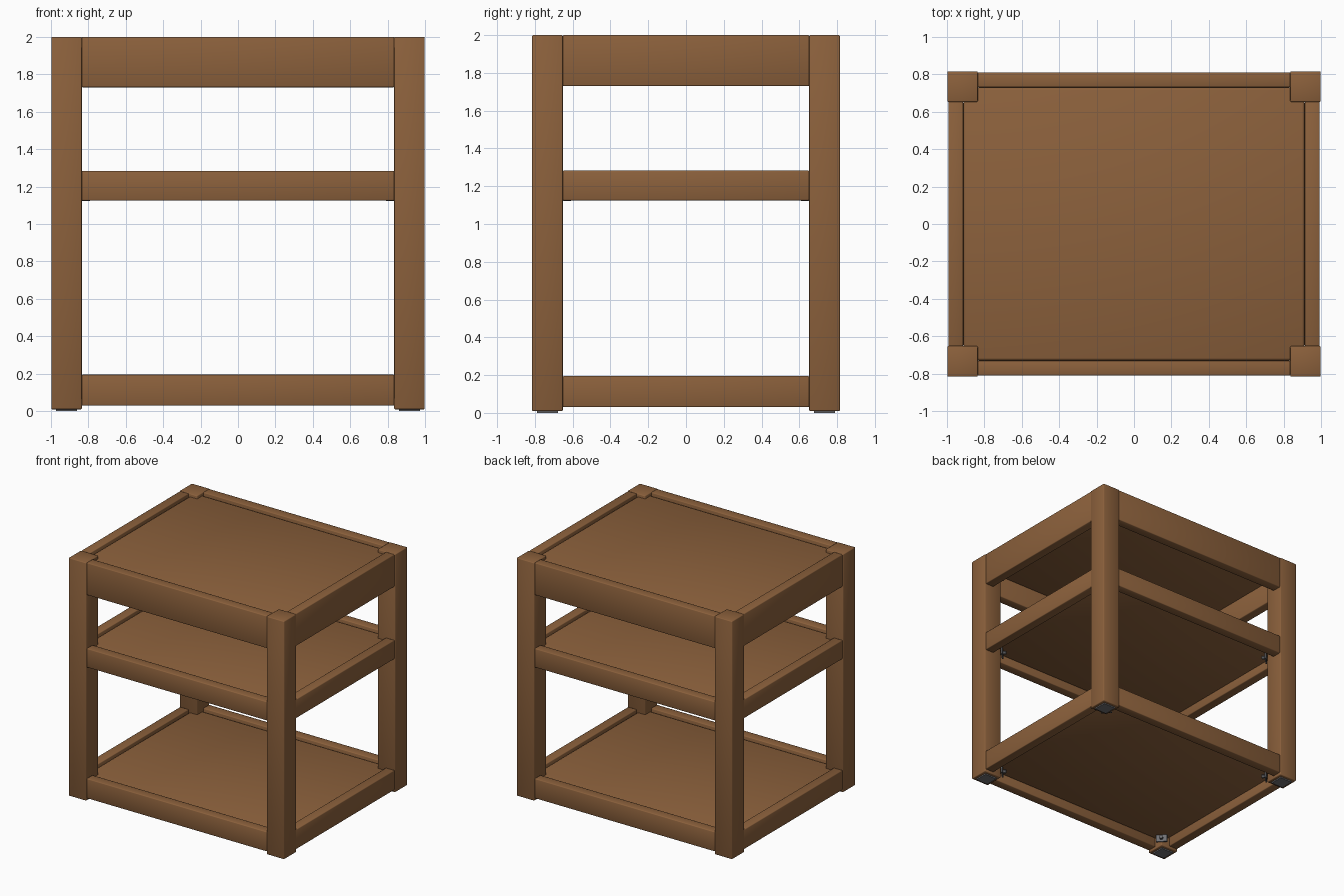
import bpy, bmesh, math
from mathutils import Matrix, Vector

if "Cube" in bpy.data.objects:
    bpy.data.objects.remove(bpy.data.objects["Cube"])


def material(name, rgb):
    m = bpy.data.materials.new(name)
    m.diffuse_color = (*rgb, 1.0)
    m.use_nodes = True
    m.node_tree.nodes["Principled BSDF"].inputs["Base Color"].default_value = m.diffuse_color
    return m


WOOD = material("brown wood", (0.262, 0.119, 0.045))
GREY = material("dark grey metal", (0.16, 0.16, 0.17))


def finish(name, bm, mat):
    me = bpy.data.meshes.new(name)
    bm.to_mesh(me)
    bm.free()
    me.materials.append(mat)
    ob = bpy.data.objects.new(name, me)
    bpy.context.collection.objects.link(ob)
    return ob


def box(name, lo, hi, mat=WOOD, bevel=0.006, turn=0.0):
    """Softly bevelled box between two corners, optionally turned about its own z."""
    lo, hi = Vector(lo), Vector(hi)
    bm = bmesh.new()
    bmesh.ops.create_cube(bm, size=1.0)
    bmesh.ops.scale(bm, vec=hi - lo, verts=bm.verts)
    if bevel:
        bmesh.ops.bevel(bm, geom=bm.edges[:], offset=bevel, segments=2,
                        profile=0.5, affect='EDGES')
    bmesh.ops.rotate(bm, matrix=Matrix.Rotation(turn, 3, 'Z'), verts=bm.verts)
    bmesh.ops.translate(bm, vec=(lo + hi) / 2, verts=bm.verts)
    ob = finish(name, bm, mat)
    if bevel:
        bpy.context.view_layer.objects.active = ob
        ob.select_set(True)
        bpy.ops.object.shade_smooth_by_angle(angle=math.radians(50))
        ob.select_set(False)
    return ob


X, Y = 0.997, 0.815      # outer half sizes
LEG = 0.163              # leg width
RAIL = 0.08              # rail thickness
LX, LY = X - LEG, Y - LEG
CORNERS = [(sx, sy) for sx in (-1, 1) for sy in (-1, 1)]


def mirrored(name, x, y, z, sx, sy, mat=WOOD, bevel=0.006):
    """Box given by positive ranges, mirrored into one quadrant."""
    xs, ys = sorted(sx * v for v in x), sorted(sy * v for v in y)
    return box(name, (xs[0], ys[0], z[0]), (xs[1], ys[1], z[1]), mat, bevel)


# legs and their foot pads
for sx, sy in CORNERS:
    where = ("front" if sy < 0 else "back") + ("_left" if sx < 0 else "_right")
    mirrored(where + "_leg", (LX, X), (LY, Y), (0.01, 2.0), sx, sy)
    mirrored(where + "_foot_pad", (LX + 0.025, X - 0.025), (LY + 0.025, Y - 0.025),
             (0.0, 0.012), sx, sy, GREY, 0)

# three tiers: rails around a recessed panel, with metal corner fixings below
TIERS = {"bottom": (0.03, 0.195), "middle": (1.125, 1.283), "top": (1.73, 2.0)}
for tier, (z0, z1) in TIERS.items():
    for s, side in ((-1, "front"), (1, "back")):
        ys = sorted((s * (Y - 0.005), s * (Y - RAIL - 0.005)))
        box(f"{tier}_{side}_rail", (-LX - 0.001, ys[0], z0), (LX + 0.001, ys[1], z1))
    for s, side in ((-1, "left"), (1, "right")):
        xs = sorted((s * (X - 0.005), s * (X - RAIL - 0.005)))
        box(f"{tier}_{side}_rail", (xs[0], -LY - 0.001, z0), (xs[1], LY + 0.001, z1))
    px, py = X - RAIL - 0.007, Y - RAIL - 0.007
    top = z1 - 0.025
    box(f"{tier}_panel", (-px, -py, top - 0.07), (px, py, top), WOOD, 0.012)

    for sx, sy in CORNERS:
        # diagonal plate across the inner corner of the leg
        cx, cy, cz = sx * (LX - 0.008), sy * (LY - 0.008), top - 0.105
        diag = math.atan2(sy, sx)
        box(f"{tier}_corner_plate", (cx - 0.006, cy - 0.045, cz - 0.03),
            (cx + 0.006, cy + 0.045, cz + 0.03), GREY, 0, diag)
        # bolt head on the plate
        bm = bmesh.new()
        bmesh.ops.create_cone(bm, cap_ends=True, segments=8, radius1=0.015,
                              radius2=0.015, depth=0.03)
        m = (Matrix.Translation((cx - sx * 0.012, cy - sy * 0.012, cz))
             @ Matrix.Rotation(diag, 4, 'Z') @ Matrix.Rotation(math.pi / 2, 4, 'Y'))
        bmesh.ops.transform(bm, matrix=m, verts=bm.verts)
        finish(f"{tier}_corner_bolt", bm, GREY)
